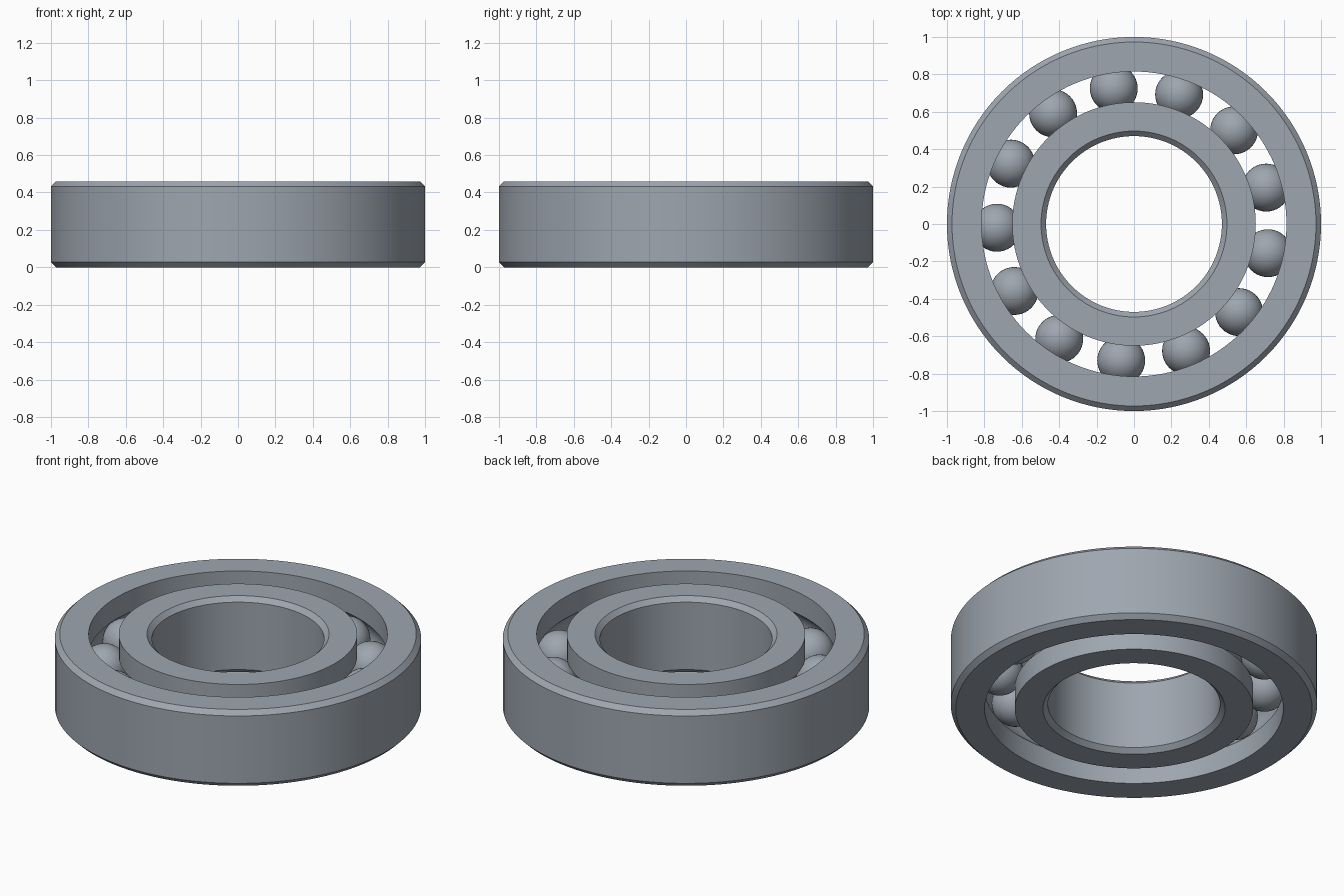
import bpy, bmesh, math
from mathutils import Matrix

cube = bpy.data.objects.get("Cube")
if cube:
    bpy.data.objects.remove(cube, do_unlink=True)

HEIGHT, MID = 0.46, 0.23
CHAMFER = 0.027
ORBIT, BALL_R, BALLS = 0.733, 0.128, 13
LAND = 0.082            # distance from ball orbit to each ring wall
GROOVE_R = BALL_R + 0.001
SEGMENTS = 128

steel = bpy.data.materials.new("steel grey")
steel.use_nodes = True
steel.diffuse_color = (0.34, 0.38, 0.43, 1)
steel.node_tree.nodes["Principled BSDF"].inputs["Base Color"].default_value = steel.diffuse_color


def finish(name, bm):
    """Turn a bmesh into a smooth-shaded steel object."""
    bmesh.ops.recalc_face_normals(bm, faces=bm.faces)
    mesh = bpy.data.meshes.new(name)
    bm.to_mesh(mesh)
    bm.free()
    mesh.materials.append(steel)
    obj = bpy.data.objects.new(name, mesh)
    bpy.context.collection.objects.link(obj)
    bpy.ops.object.select_all(action='DESELECT')
    obj.select_set(True)
    bpy.context.view_layer.objects.active = obj
    bpy.ops.object.shade_smooth_by_angle(angle=math.radians(30))
    return obj


def ring(name, far, side):
    """Lathe a ring; far is its chamfered radius, side +1 lies outside the balls."""
    wall = ORBIT + side * LAND
    flat = far - side * CHAMFER
    profile = [(wall, 0), (flat, 0), (far, CHAMFER),
               (far, HEIGHT - CHAMFER), (flat, HEIGHT), (wall, HEIGHT)]
    # Rounded ball groove, from top to bottom
    half = math.acos(LAND / GROOVE_R)
    steps = 14
    for i in range(steps + 1):
        a = half - 2 * half * i / steps
        profile.append((ORBIT + side * GROOVE_R * math.cos(a), MID + GROOVE_R * math.sin(a)))

    bm = bmesh.new()
    verts = [bm.verts.new((r, 0, z)) for r, z in profile]
    edges = [bm.edges.new((v, verts[(i + 1) % len(verts)])) for i, v in enumerate(verts)]
    bmesh.ops.spin(bm, geom=verts + edges, cent=(0, 0, 0), axis=(0, 0, 1),
                   angle=math.tau, steps=SEGMENTS, use_duplicate=False)
    bmesh.ops.remove_doubles(bm, verts=bm.verts, dist=0.0001)
    return finish(name, bm)


# Races
ring("outer_ring", 1.0, 1)
ring("inner_ring", 0.47, -1)

# Balls
for i in range(BALLS):
    angle = math.radians(15.4) + math.tau * i / BALLS
    place = Matrix.Translation((ORBIT * math.cos(angle), ORBIT * math.sin(angle), MID))
    bm = bmesh.new()
    bmesh.ops.create_uvsphere(bm, u_segments=40, v_segments=20, radius=BALL_R, matrix=place)
    finish(f"ball_{i + 1}", bm)
